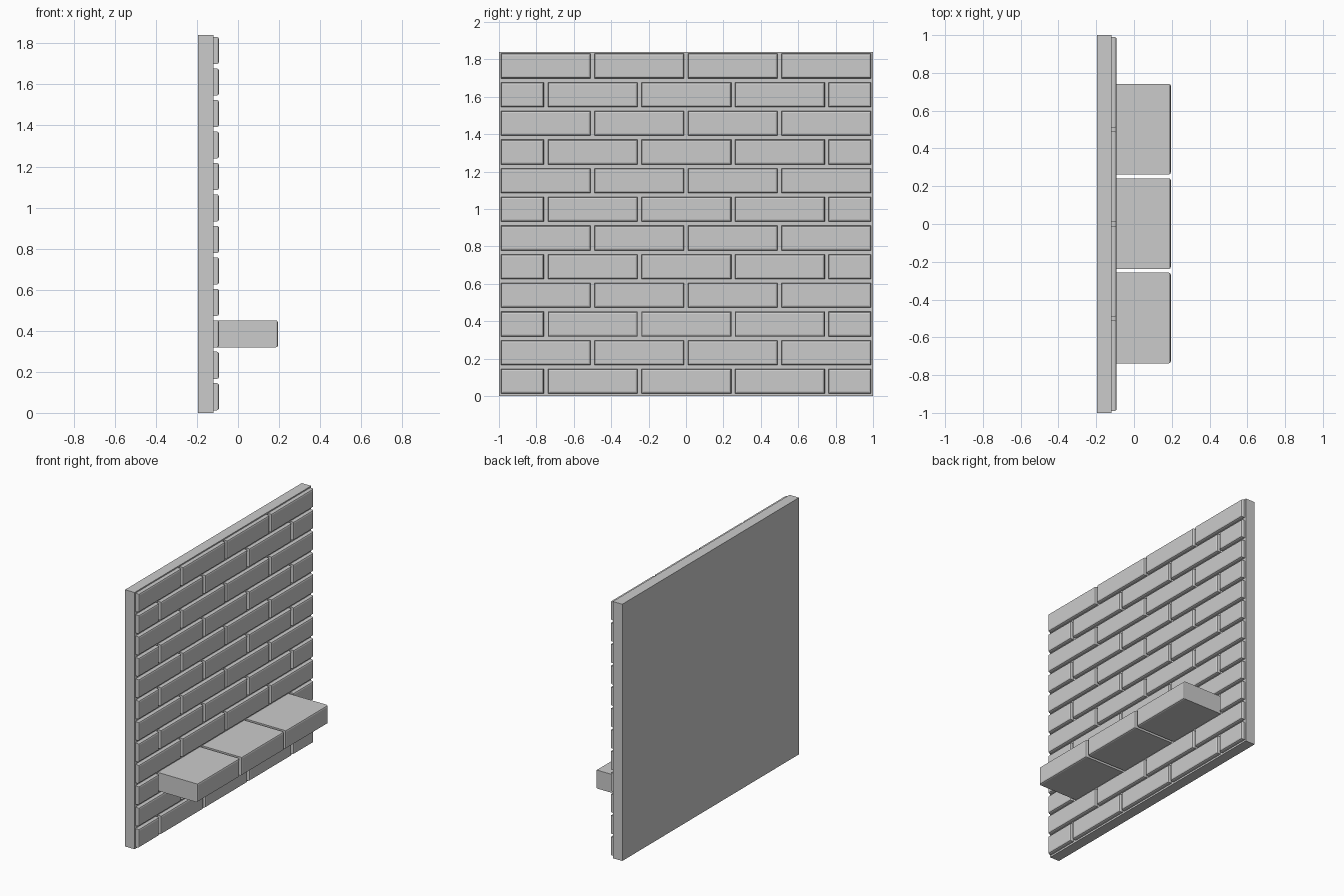
import bpy, bmesh

if "Cube" in bpy.data.objects:
    bpy.data.objects.remove(bpy.data.objects["Cube"])

BACK, FACE, BRICK_FRONT, LEDGE_FRONT = -0.195, -0.12, -0.092, 0.195
ROWS, PITCH, HEIGHT = 12, 0.1533, 0.132


def box(name, lo, hi, bevel=0.0):
    """Box between two corners, with the edges of its +x face softened."""
    bm = bmesh.new()
    bmesh.ops.create_cube(bm, size=1)
    for v in bm.verts:
        v.co = [(a + b) / 2 + c * (b - a) for a, b, c in zip(lo, hi, v.co)]
    if bevel:
        rim = [e for e in bm.edges if all(abs(v.co.x - hi[0]) < 1e-5 for v in e.verts)]
        bmesh.ops.bevel(bm, geom=rim, offset=bevel, segments=2, profile=0.5, affect='EDGES')
    mesh = bpy.data.meshes.new(name)
    bm.to_mesh(mesh)
    bm.free()
    obj = bpy.data.objects.new(name, mesh)
    bpy.context.collection.objects.link(obj)
    return obj


# Backing slab
box("wall_slab", (BACK, -1, 0), (FACE, 1, ROWS * PITCH))

# Running-bond brick courses, the third one carrying a protruding ledge
full_row = [(-0.99 + 0.5 * i, -0.51 + 0.5 * i) for i in range(4)]
split_row = ([(-0.99, -0.76)]
             + [(-0.738 + 0.5 * i, -0.258 + 0.5 * i) for i in range(3)]
             + [(0.762, 0.99)])
for r in range(ROWS):
    z = r * PITCH + 0.0125
    for i, (y0, y1) in enumerate(full_row if r % 2 else split_row):
        ledge = r == 2 and 0 < i < 4
        name = f"ledge_brick_{i}" if ledge else f"brick_{r}_{i}"
        front = LEDGE_FRONT if ledge else BRICK_FRONT
        box(name, (FACE - 0.002, y0, z), (front, y1, z + HEIGHT), 0.011)
